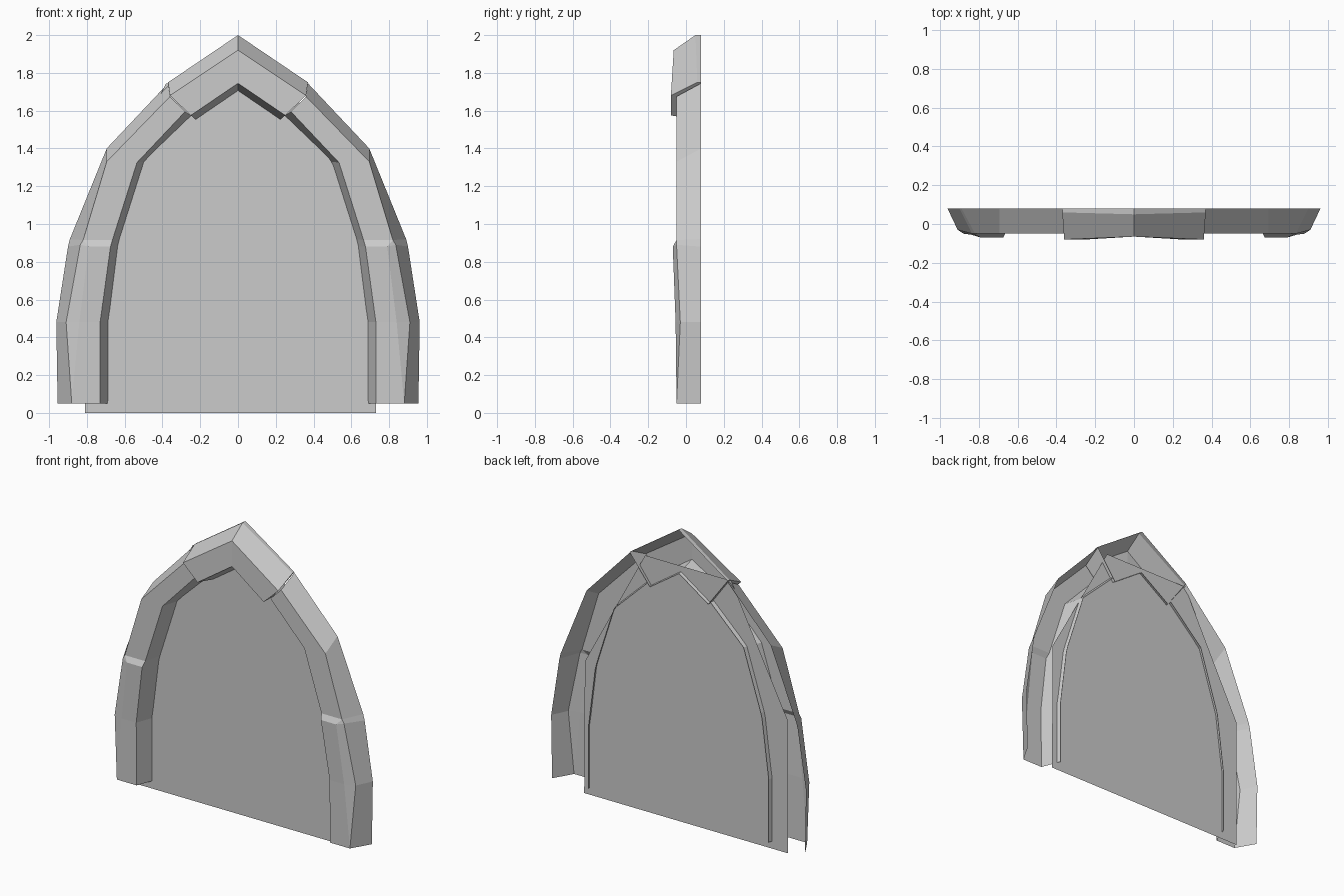
import bpy
import bmesh

if "Cube" in bpy.data.objects:
    bpy.data.objects.remove(bpy.data.objects["Cube"])


def new_object(name, bm):
    mesh = bpy.data.meshes.new(name)
    bm.to_mesh(mesh)
    bm.free()
    obj = bpy.data.objects.new(name, mesh)
    bpy.context.collection.objects.link(obj)
    return obj


def mirrored_loft(name, sections, cap_start=False):
    """Skin open sections on the +x side, then mirror across x = 0."""
    bm = bmesh.new()
    rows = [[bm.verts.new(p) for p in s] for s in sections]
    for low, high in zip(rows, rows[1:]):
        for j in range(len(low) - 1):
            bm.faces.new((low[j + 1], low[j], high[j], high[j + 1]))
    if cap_start:
        bm.faces.new(rows[0])
    bmesh.ops.remove_doubles(bm, verts=bm.verts, dist=0.0005)
    obj = new_object(name, bm)
    mod = obj.modifiers.new("mirror", 'MIRROR')
    mod.use_axis = (True, False, False)
    return obj


# Arch sides: outer back, outer front, front crease, inner front, inner back
arch = [
    [(.955, .08, .05), (.88, -.05, .05), (.88, -.05, .05), (.73, -.05, .05), (.68, .08, .05)],
    [(.962, .08, .48), (.91, -.03, .48), (.84, -.055, .48), (.73, -.055, .48), (.68, .08, .48)],
    [(.90, .08, .88), (.835, -.05, .89), (.79, -.07, .88), (.675, -.07, .88), (.63, .08, .88)],
    [(.89, .08, .92), (.82, -.05, .915), (.82, -.05, .915), (.665, -.05, .915), (.62, .08, .92)],
    [(.695, .08, 1.40), (.695, -.05, 1.33), (.695, -.05, 1.33), (.535, -.05, 1.325), (.49, .08, 1.33)],
    [(.37, .08, 1.745), (.36, -.05, 1.675), (.36, -.05, 1.675), (.28, -.05, 1.595), (.24, .08, 1.57)],
]
mirrored_loft("arch_sides", arch)

# Keystone: raised pointed block at the top of the arch, open at the back
keystone = [
    [(.37, .08, 1.75), (.37, .06, 1.75), (.36, -.08, 1.68), (.25, -.08, 1.575), (.22, .075, 1.55)],
    [(0, .08, 2.0), (0, .05, 2.0), (0, -.065, 1.92), (0, -.065, 1.745), (0, .075, 1.70)],
]
mirrored_loft("keystone", keystone, cap_start=True)

# Flat panel filling the opening
outline = [(-.81, 0), (.73, 0), (.725, .9), (.27, 1.745), (-.38, 1.745), (-.81, .9)]
bm = bmesh.new()
bm.faces.new([bm.verts.new((x, .055, z)) for x, z in outline])
new_object("back_panel", bm)
